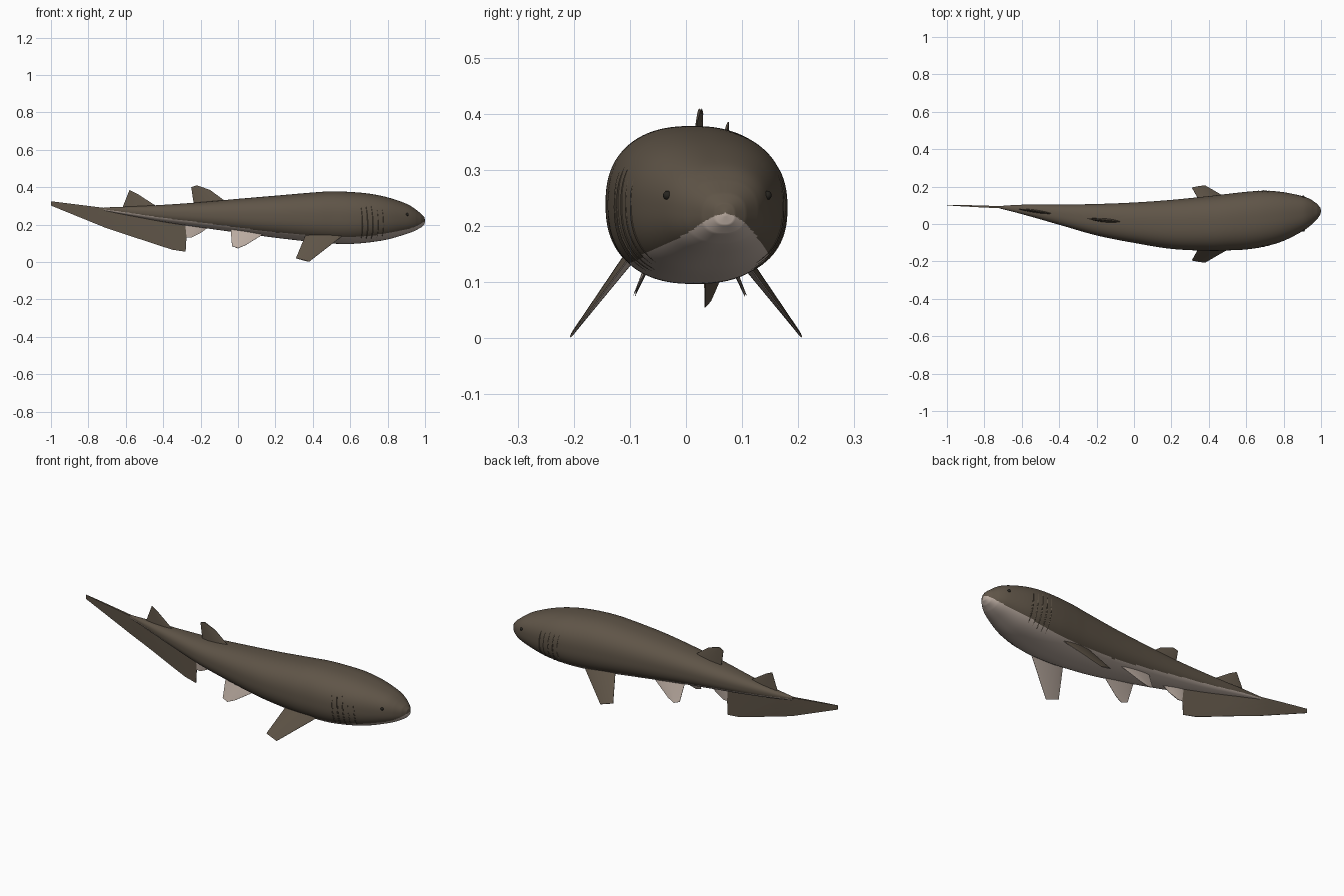
import bpy, bmesh, math
from mathutils import Vector

if "Cube" in bpy.data.objects:
    bpy.data.objects.remove(bpy.data.objects["Cube"])

def material(name, rgb):
    m = bpy.data.materials.new(name)
    m.diffuse_color = (*rgb, 1)
    m.use_nodes = True
    m.node_tree.nodes["Principled BSDF"].inputs["Base Color"].default_value = m.diffuse_color
    return m

BROWN = material("brown skin", (0.115, 0.090, 0.064))
PALE = material("pale belly", (0.50, 0.415, 0.36))
DARK = material("dark eye", (0.02, 0.018, 0.014))

# Body stations: x, centre y, half width, top z, bottom z, belly colour line z
ST = [
    (1.000, .070, .002, .224, .218, .222),
    (.996, .069, .018, .240, .202, .218),
    (.980, .067, .040, .258, .186, .206),
    (.950, .063, .066, .282, .169, .190),
    (.900, .055, .094, .312, .150, .174),
    (.800, .040, .130, .346, .121, .155),
    (.700, .029, .149, .366, .105, .140),
    (.600, .018, .154, .375, .097, .136),
    (.500, .010, .151, .378, .099, .138),
    (.400, .003, .146, .372, .107, .142),
    (.200, -.002, .131, .355, .130, .158),
    (.000, .007, .108, .338, .157, .185),
    (-.200, .023, .084, .320, .185, .212),
    (-.400, .050, .054, .306, .215, .236),
    (-.600, .078, .025, .296, .252, .266),
    (-.720, .090, .006, .292, .276, .282),
]

def smooth(a, b, c, d, t):
    return .5 * (2*b + (c-a)*t + (2*a-5*b+4*c-d)*t*t + (3*b-a-3*c+d)*t**3)

def station(x):
    """Interpolated body station at x (straight between rows)."""
    for a, b in zip(ST, ST[1:]):
        if b[0] <= x <= a[0]:
            t = (x - a[0]) / (b[0] - a[0])
            return [p + (q - p) * t for p, q in zip(a, b)]
    e = list(ST[-1])
    e[1] += (-.72 - x) * .04
    return e

def skin(s, ang):
    """Point on the squarish body section at an angle."""
    x, cy, hw, zt, zb, _ = s
    c, n = math.cos(ang), math.sin(ang)
    p = 2 / 2.4
    return Vector((x, cy + hw * math.copysign(abs(c)**p, c),
                   (zt+zb)/2 + (zt-zb)/2 * math.copysign(abs(n)**p, n)))

def finish(name, bm, mats):
    bmesh.ops.recalc_face_normals(bm, faces=bm.faces)
    me = bpy.data.meshes.new(name)
    bm.to_mesh(me)
    bm.free()
    ob = bpy.data.objects.new(name, me)
    for m in mats:
        me.materials.append(m)
    bpy.context.collection.objects.link(ob)
    return ob

def loft(bm, rings):
    vs = [[bm.verts.new(p) for p in r] for r in rings]
    n = len(vs[0])
    for a, b in zip(vs, vs[1:]):
        for i in range(n):
            bm.faces.new((a[i], a[(i+1) % n], b[(i+1) % n], b[i]))
    bm.faces.new(vs[0])
    bm.faces.new(vs[-1])

# Body
SEG, SUB = 112, 9
dense = []
for i in range(len(ST) - 1):
    a, b, c, d = ST[max(i-1, 0)], ST[i], ST[i+1], ST[min(i+2, len(ST)-1)]
    for k in range(SUB):
        t = k / SUB
        # straight interpolation on the nose cap, smooth elsewhere
        dense.append([q + (r-q)*t if i < 3 else smooth(p, q, r, s, t)
                      for p, q, r, s in zip(a, b, c, d)])
dense.append(list(ST[-1]))
bm = bmesh.new()
loft(bm, [[skin(s, 2*math.pi*(i+.5)/SEG) for i in range(SEG)] for s in dense])
for f in bm.faces:
    m = f.calc_center_median()
    f.material_index = int(m.z < station(m.x)[5])
finish("body", bm, [BROWN, PALE])

# Fins: tapered lens-section blades between a root line and a tip line
def along(line, t):
    u = t * (len(line) - 1)
    i = min(int(u), len(line) - 2)
    return Vector(line[i]).lerp(Vector(line[i+1]), u - i)

def fin(name, root, tip, thick, mats, midline=False, rule=None):
    if midline:
        root, tip = ([(x, 0, z) for x, z in l] for l in (root, tip))
    nrm = (Vector(root[-1]) - Vector(root[0])).cross(along(tip, .5) - along(root, .5)).normalized()
    n, m, rings = 16, 8, []
    for j in range(m + 1):
        v = j / m
        up, down = [], []
        for i in range(n + 1):
            t = i / n
            p = along(root, t).lerp(along(tip, t), v)
            if midline:
                p.y = station(p.x)[1]
            h = .001 + thick * .5 * math.sin(math.pi * t) ** .7 * (1 - .85 * v)
            up.append(p + nrm * h)
            down.append(p - nrm * h)
        rings.append(up + down[::-1])
    bm = bmesh.new()
    loft(bm, rings)
    bmesh.ops.recalc_face_normals(bm, faces=bm.faces)
    if rule:
        for f in bm.faces:
            f.material_index = int(rule(f))
    return finish(name, bm, mats)

fin("first_dorsal_fin", [(-.235, .30), (-.06, .32)],
    [(-.25, .40), (-.22, .41), (-.15, .386)], .020, [BROWN], True)
fin("second_dorsal_fin", [(-.62, .285), (-.43, .295)],
    [(-.58, .385), (-.54, .366)], .014, [BROWN], True)
fin("anal_fin", [(-.285, .215), (-.14, .20)],
    [(-.275, .130), (-.25, .130), (-.20, .155)], .012, [PALE], True)
fin("tail_fin", [(-1, .325), (-.72, .290), (-.27, .225)],
    [(-1, .302), (-.71, .184), (-.42, .088), (-.35, .066), (-.28, .055)], .009, [BROWN], True)

for side, s in (("left", -1), ("right", 1)):
    fin("pectoral_fin_" + side, [(.37, s*.085, .165), (.59, s*.085, .165)],
        [(.31, s*.194, .021), (.38, s*.206, .002)], .022, [BROWN, PALE],
        rule=lambda f: f.normal.z < -.2)
    fin("pelvic_fin_" + side, [(-.04, .007 + s*.055, .185), (.17, .007 + s*.055, .17)],
        [(-.032, .007 + s*.094, .085), (0, .007 + s*.100, .074), (.04, .007 + s*.093, .09)],
        .012, [PALE])

    # Eyes
    e = station(.905)
    ang = math.radians(14)
    p = skin(e, ang if s > 0 else math.pi - ang)
    bm = bmesh.new()
    bmesh.ops.create_uvsphere(bm, u_segments=16, v_segments=10, radius=.008)
    bmesh.ops.translate(bm, verts=bm.verts, vec=p)
    finish("eye_" + side, bm, [DARK])

    # Gill ridges: thin strips hugging the flank
    for g in range(5):
        rings = []
        for k in range(25):
            a = math.radians(-58 + 86 * k / 24)
            x = .655 + .028 * g + .012 * math.sin(math.pi * k / 24)
            w = .0035 * math.sin(math.pi * (k + .5) / 25) ** .5
            a = a if s > 0 else math.pi - a
            c = skin(station(x), a)
            out = Vector((0, math.cos(a), math.sin(a)))
            rings.append([c + out * w * math.cos(q) + Vector((w * math.sin(q), 0, 0))
                          for q in (i * math.pi / 3 for i in range(6))])
        bm = bmesh.new()
        loft(bm, rings)
        finish(f"gill_{side}_{g+1}", bm, [BROWN])

# Smooth shading with sharp fin edges kept
for ob in bpy.data.objects:
    ob.select_set(True)
    bpy.context.view_layer.objects.active = ob
bpy.ops.object.shade_smooth_by_angle(angle=math.radians(40))
